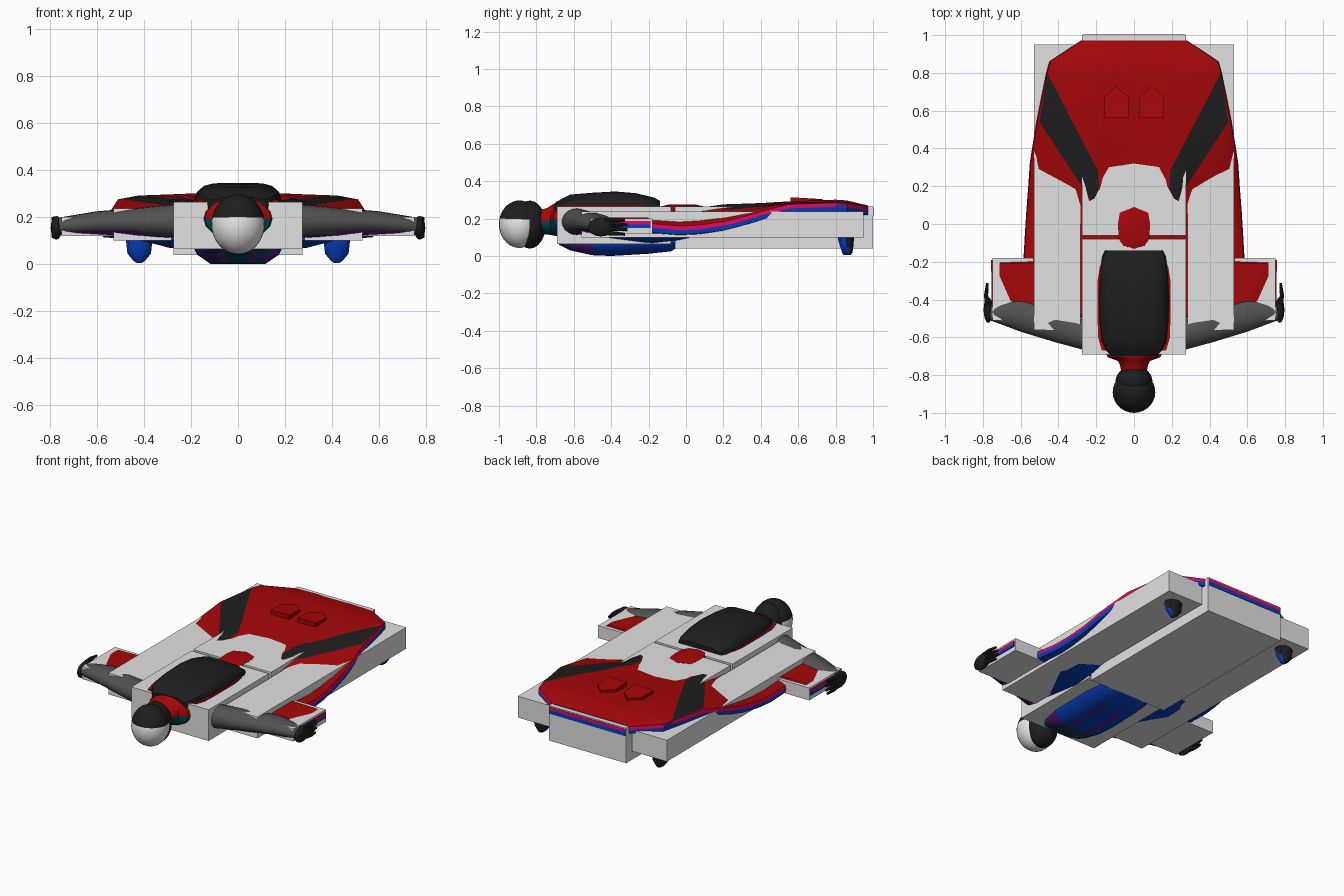
import bpy, bmesh, math
from mathutils import Vector

if "Cube" in bpy.data.objects:
    bpy.data.objects.remove(bpy.data.objects["Cube"])

COLORS = {
    "pale grey": (0.76, 0.76, 0.76), "red": (0.38, 0.002, 0.003), "black": (0.013, 0.013, 0.013),
    "dark grey": (0.085, 0.085, 0.085), "blue": (0.002, 0.05, 0.52), "pink": (0.75, 0.003, 0.12),
    "purple": (0.11, 0.012, 0.24), "teal": (0.001, 0.06, 0.085), "white": (0.8, 0.8, 0.8),
}
MATS = {}
for n, c in COLORS.items():
    MATS[n] = bpy.data.materials.new(n)
    MATS[n].diffuse_color = (*c, 1)


def finish(name, bm, color, smooth=True, cuts=()):
    """Cut along colour borders, colour faces by rule, make the object."""
    bmesh.ops.recalc_face_normals(bm, faces=bm.faces)
    for co, no in cuts:
        bmesh.ops.bisect_plane(bm, geom=bm.verts[:] + bm.edges[:] + bm.faces[:],
                               plane_co=co, plane_no=no, dist=1e-5)
    me = bpy.data.meshes.new(name)
    used = []
    for f in bm.faces:
        c = color if isinstance(color, str) else color(f.calc_center_median(), f.normal)
        if c not in used:
            used.append(c)
        f.material_index = used.index(c)
    bm.to_mesh(me)
    bm.free()
    for c in used:
        me.materials.append(MATS[c])
    ob = bpy.data.objects.new(name, me)
    bpy.context.collection.objects.link(ob)
    if smooth:
        bpy.ops.object.select_all(action='DESELECT')
        bpy.context.view_layer.objects.active = ob
        ob.select_set(True)
        bpy.ops.object.shade_smooth_by_angle(angle=math.radians(35))
    return ob


def loft(name, rings, color, smooth=True, cuts=()):
    bm = bmesh.new()
    vs = [[bm.verts.new(p) for p in r] for r in rings]
    n = len(vs[0])
    for a, b in zip(vs, vs[1:]):
        for i in range(n):
            bm.faces.new((a[i], a[(i + 1) % n], b[(i + 1) % n], b[i]))
    bm.faces.new(vs[0])
    bm.faces.new(vs[-1])
    return finish(name, bm, color, smooth, cuts)


def box(name, x0, x1, y0, y1, z0, z1, color="pale grey"):
    r = [(x0, y0), (x1, y0), (x1, y1), (x0, y1)]
    loft(name, [[(x, y, z) for x, y in r] for z in (z0, z1)], color, False)


def ball(name, c, r, color, cuts=()):
    bm = bmesh.new()
    bmesh.ops.create_uvsphere(bm, u_segments=28, v_segments=18, radius=1)
    for v in bm.verts:
        v.co = Vector((c[i] + v.co[i] * r[i] for i in range(3)))
    return finish(name, bm, color, True, cuts)


def oval(c, a, b, plane, n=18):
    """Ellipse ring around c; plane is the pair of axes it lies in."""
    out = []
    for i in range(n):
        t = 2 * math.pi * i / n
        p = list(c)
        p[plane[0]] += a * math.cos(t)
        p[plane[1]] += b * math.sin(t)
        out.append(p)
    return out


# Plain volume boxes around the flyer
box("chest_box", -.275, .275, -.69, -.08, .065, .265)
box("leg_box", -.275, .275, -.06, 1.0, .04, .265)
for s, side in ((1, "right"), (-1, "left")):
    xs = sorted((s * .282, s * .53))
    box(side + "_side_box", *xs, -.56, .95, .10, .237)
    xs = sorted((s * .532, s * .75))
    box(side + "_outer_box", *xs, -.51, -.18, .12, .2)

# Suit: y, half width, z at centre, leg ridge, inner wing, outer wing, edge, bottom
ST = [(-.45, .40, .25, .22, .21, .19, .18, .09), (-.18, .585, .258, .22, .21, .19, .172, .07),
      (-.04, .577, .255, .225, .21, .185, .160, .085), (.07, .57, .250, .258, .215, .195, .165, .11),
      (.2, .56, .255, .276, .240, .218, .183, .13), (.32, .552, .265, .28, .262, .243, .213, .17),
      (.4, .54, .272, .283, .272, .257, .238, .18), (.55, .515, .285, .292, .288, .283, .276, .2),
      (.8, .465, .295, .301, .298, .292, .285, .2), (.86, .448, .292, .297, .294, .288, .282, .2),
      (.972, .28, .268, .27, .269, .267, .265, .21)]
rings = []
for y, w, zc, zr, zp, zq, ze, zb in ST:
    half = [(0, zc), (.24 * w, zc + (zr - zc) * .1), (.42 * w, zr), (.55 * w, zp), (.91 * w, zq),
            (w - .005, ze), (w, ze - .022), (w - .005, ze - .046),
            (.74 * w, min(max(zb, .106), ze - .05)), (.5 * w, zb), (0, zb)]
    rings.append([(x, y, z) for x, z in half] + [(-x, y, z) for x, z in half[-2:0:-1]])
STRIPE = [(.46, .8), (.19, .28), (.185, .06), (.5, .54)]
LINES = [(ax, ay, ay - by, bx - ax)                # point and inward normal
         for (ax, ay), (bx, by) in zip(STRIPE, STRIPE[1:] + STRIPE[:1])]


def edge_z(y):
    for a, b in zip(ST, ST[1:]):
        if y <= b[0]:
            return a[6] + (b[6] - a[6]) * (y - a[0]) / (b[0] - a[0])
    return ST[-1][6]


def suit_color(c, n):
    e = edge_z(c.y)
    if n.z < -.5 or (n.z < .5 and c.z < e - .022):
        return "blue"
    if n.z < .5 and c.z < e:
        return "purple" if .8 < c.y < .87 else "pink"
    if all((abs(c.x) - ax) * nx + (c.y - ay) * ny > 0 for ax, ay, nx, ny in LINES):
        return "black"
    return "red"


cuts = [((s * ax, ay, 0), (s * nx, ny, 0)) for ax, ay, nx, ny in LINES for s in (1, -1)]
loft("wing_suit", rings, suit_color, True, cuts)
box("tail_edge_upper", -.27, .27, .95, 1.003, .238, .258, "pink")
box("tail_edge_lower", -.27, .27, .95, 1.003, .214, .238, "blue")

# Lower back showing above the boxes
h = [(.0, .09), (.075, .06), (.085, 0), (.08, -.08), (.055, -.115), (0, -.13)]
hexa = h + [(-x, y) for x, y in h[-2:0:-1]]
loft("lower_back", [[(x * k, -.02 + (y + .02) * k, z) for x, y in hexa]
                    for k, z in ((1.05, .24), (1, .266), (.6, .276))], "red")

# Raised air inlets on the leg wing
for s, side in ((1, "right"), (-1, "left")):
    pen = [(.03, .56), (.16, .56), (.16, .67), (.095, .73), (.03, .67)]
    loft(side + "_air_inlet", [[(s * x, y, .27) for x, y in pen],
         [(s * x, y, .314 - (y - .56) * .06) for x, y in pen]], "red", False)

# Belly
BEL = [(-.68, .12, .06), (-.62, .16, .03), (-.5, .185, .004), (-.4, .19, 0),
       (-.2, .19, .012), (-.08, .18, .025), (-.02, .15, .06)]
rings = []
for y, w, z in BEL:
    h = [(w, .2), (w, .075), (w * .92, z + (.075 - z) * .55), (w * .62, z + .002),
         (w * .42, z), (w * .27, z)]
    rings.append([(x, y, q) for x, q in h] + [(-x, y, q) for x, q in reversed(h)])


def belly_color(c, n):
    if c.y < -.2 and .055 < abs(c.x) < .085:
        return "purple"
    if c.y < -.5:
        return "purple" if abs(c.x) > .11 and c.z > .03 else "teal"
    return "blue"


loft("belly", rings, belly_color)

# Parachute pack with harness showing below it
PACK = [(-.70, .12, .285), (-.665, .155, .305), (-.62, .175, .328), (-.5, .187, .338),
        (-.38, .188, .345), (-.27, .183, .336), (-.17, .17, .312), (-.14, .155, .295)]
rings = []
for y, w, z in PACK:
    h = [(w * .95, .2), (w, .26), (w * .93, .26 + (z - .26) * .55), (w * .77, z - .012),
         (w * .55, z - .001), (w * .2, z)]
    rings.append([(x, y, q) for x, q in h] + [(-x, y, q) for x, q in reversed(h)])
loft("parachute_pack", rings, "black")
loft("harness", [[(x * w, y, z) for x, z in ((1, .2), (1, .272), (-1, .272), (-1, .2))]
                 for y, w in ((-.67, .17), (-.6, .19), (-.5, .193), (-.3, .193), (-.22, .18))], "red")

# Collar
loft("collar", [oval((0, y, z), a, b, (0, 2)) for y, z, a, b in
     ((-.79, .18, .065, .065), (-.745, .185, .075, .072), (-.725, .19, .085, .078),
      (-.705, .195, .14, .088), (-.64, .19, .165, .095))],
     lambda c, n: "red" if c.z > .185 else "teal")

# Helmet with pale face shell
ball("helmet", (0, -.89, .17), (.113, .11, .127),
     lambda c, n: "white" if c.z < .2 - (c.y + 1) * .03 and c.y < -.825 else "black",
     [((0, -1, .2), (0, .03, 1)), ((0, -.825, 0), (0, 1, 0))])
ball("helmet_back", (0, -.835, .168), (.098, .085, .128), "black")

for s, side in ((1, "right"), (-1, "left")):
    # Arm
    path = [(.15, -.60, .19, .08, .08), (.28, -.583, .183, .08, .07), (.42, -.535, .18, .09, .06),
            (.6, -.48, .175, .09, .05), (.72, -.465, .165, .06, .04), (.78, -.47, .16, .035, .035)]
    loft(side + "_arm", [oval((s * x, y, z), a, b, (1, 2), 20) for x, y, z, a, b in path],
         lambda c, n: "purple" if n.z < -.8 else "dark grey")

    # Arm wing with a coloured rim
    outer = [(.2, -.5), (.62, -.5), (.755, -.42), (.756, -.19), (.5, -.178), (.2, -.178)]
    inner = [(.22, -.48), (.58, -.47), (.61, -.40), (.695, -.21), (.5, -.205), (.22, -.2)]
    layers = ((inner, .13), (outer, .15), (outer, .168), (outer, .186), (inner, .206))
    loft(side + "_arm_wing", [[(s * x, y, z) for x, y in o] for o, z in layers],
         lambda c, n: "red" if n.z > .4 else "blue" if c.z < .168 else "pink", False)

    # Glove with fingers
    ball(side + "_palm", (s * .772, -.455, .155), (.024, .068, .05), "black")
    for i in range(4):
        z = .125 + i * .022
        e = .115 + i * .026
        loft(f"{side}_finger_{i + 1}",
             [oval((s * x, y, q), r, r, (0, 2), 8) for x, y, q, r in
              ((.776, -.44, z, .013), (.783, -.375, (z + e) / 2, .011),
               (.776, -.325 + .012 * (i in (1, 2)), e, .007))], "black")

    # Foot hanging below the suit
    loft(side + "_foot", [oval((s * .42, y, z), a, b, (0, 1), 10) for y, z, a, b in
         ((.85, .16, .055, .05), (.855, .09, .055, .045), (.86, .045, .05, .036),
          (.862, .015, .025, .028), (.862, .006, .012, .02))],
         lambda c, n: "black" if n.y > .3 else "blue")

for m in bpy.data.materials:
    if m.users and not m.is_grease_pencil:
        m.use_nodes = True
        m.node_tree.nodes["Principled BSDF"].inputs["Base Color"].default_value = m.diffuse_color
